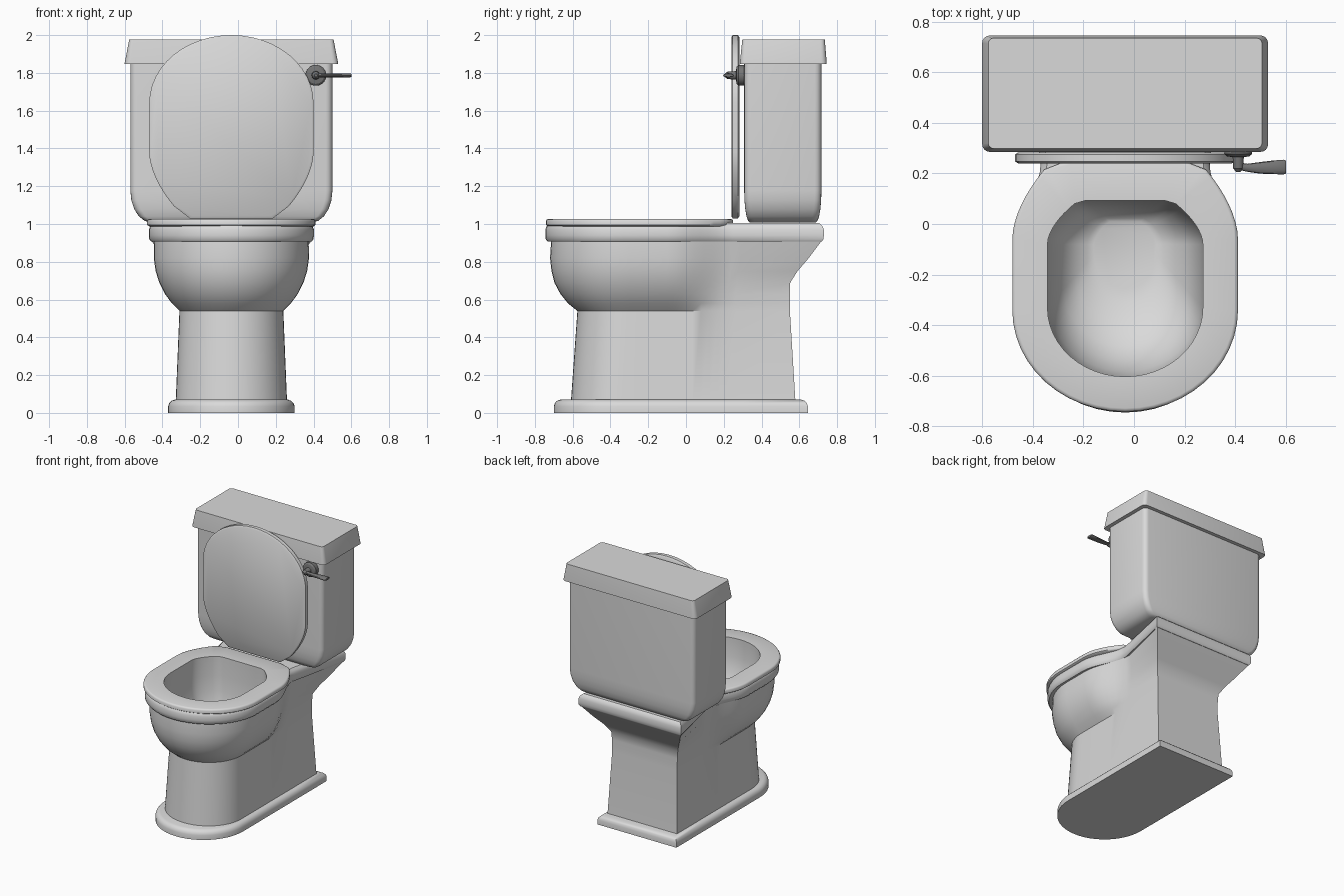
import bpy, bmesh, math

if "Cube" in bpy.data.objects:
    bpy.data.objects.remove(bpy.data.objects["Cube"])

CX = -0.035          # centre line of the body (the lever sticks out to the right)


def material(name, v):
    m = bpy.data.materials.new(name)
    m.diffuse_color = (v, v, v, 1)
    m.use_nodes = True
    m.node_tree.nodes["Principled BSDF"].inputs["Base Color"].default_value = m.diffuse_color
    return m


ceramic = material("light grey ceramic", 0.7)
metal = material("dark grey metal", 0.18)


def loft(name, rings, mat=ceramic, caps=True, loop=False, angle=32):
    """Skin a list of equal-length rings of 3D points."""
    bm = bmesh.new()
    vs = [[bm.verts.new(p) for p in r] for r in rings]
    n = len(vs[0])
    pairs = list(zip(vs, vs[1:])) + ([(vs[-1], vs[0])] if loop else [])
    for a, b in pairs:
        for i in range(n):
            j = (i + 1) % n
            bm.faces.new((a[i], a[j], b[j], b[i]))
    if caps and not loop:
        bm.faces.new(vs[0])
        bm.faces.new(vs[-1])
    bmesh.ops.recalc_face_normals(bm, faces=bm.faces)
    me = bpy.data.meshes.new(name)
    bm.to_mesh(me)
    bm.free()
    me.materials.append(mat)
    ob = bpy.data.objects.new(name, me)
    bpy.context.collection.objects.link(ob)
    bpy.ops.object.select_all(action='DESELECT')
    ob.select_set(True)
    bpy.context.view_layer.objects.active = ob
    bpy.ops.object.shade_smooth_by_angle(angle=math.radians(angle))
    return ob


def outline(p, d=0.0, soft=False):
    """Round front, sides, tapered waist (soft = S-shaped), flat back; d insets."""
    w, yf, yc, y1, ww, yw, wb, yb = p
    w, yf, ww, wb, yb = w - d, yf + d, ww - d, wb - d, yb - d
    half = [(w * math.sin(a), yc + (yf - yc) * math.cos(a))
            for a in (math.pi / 2 * i / 12 for i in range(13))]
    for i in range(9):
        t = i / 8
        s = (1 - math.cos(math.pi * t)) / 2 if soft else t ** 1.8
        half.append((w + (ww - w) * s, y1 + (yw - y1) * t))
    half.append((wb, yb))
    return half + [(-x, y) for x, y in reversed(half[1:])]


def level(p, z, d=0.0, soft=False):
    return [(x + CX, y, z) for x, y in outline(p, d, soft)]


def lerp(a, b, t):
    return tuple(u + (v - u) * t for u, v in zip(a, b))


def rounded_rect(hx, y0, y1, r, z, n=4):
    pts = []
    corners = [(hx - r, y1 - r), (-hx + r, y1 - r), (-hx + r, y0 + r), (hx - r, y0 + r)]
    for k, (x, y) in enumerate(corners):
        for i in range(n + 1):
            a = math.pi / 2 * (k + i / n)
            pts.append((CX + x + r * math.cos(a), y + r * math.sin(a), z))
    return pts


# Foot plinth
foot = (.335, -.70, -.365, 0, .335, .3, .335, .645)
loft("foot_plinth", [level(foot, z, d) for z, d in
                     ((0, 0), (.035, 0), (.052, .006), (.064, .018), (.07, .035))])

# Pedestal, bowl, rim shelf and hollow interior in one skin
rings = [
    level((.295, -.61, -.33, -.1, .295, .26, .295, .58), .05, soft=True),
    level((.275, -.575, -.30, -.1, .275, .26, .275, .55), .54, soft=True),
]
for z, w, yf, ww, yw, wb, yb in (
        (.58, .315, -.625, .279, .26, .275, .55),
        (.63, .352, -.665, .283, .26, .277, .55),
        (.69, .382, -.697, .289, .27, .282, .552),
        (.75, .401, -.712, .295, .28, .315, .59),
        (.82, .411, -.720, .303, .29, .365, .65),
        (.907, .409, -.714, .315, .29, .42, .715)):
    rings.append(level((w, yf, -.3, -.1, ww, yw, wb, yb), z, soft=True))
rim = (.437, -.745, -.33, -.1, .333, .25, .435, .73)
for z, d in ((.907, .012), (.92, .002), (.94, 0), (.97, 0), (.99, .008), (1.005, .025)):
    rings.append(level(rim, z, d, soft=True))
opening = (.307, -.603, -.33, -.08, .20, .08, .16, .092)
drain = (.123, -.255, -.12, -.08, .085, -.01, .06, .01)
for z, t in ((1.005, 0), (.88, 0), (.77, .06), (.68, .18), (.61, .35), (.56, .6),
             (.53, .85), (.52, 1)):
    rings.append(level(lerp(opening, drain, t), z))
loft("bowl_and_pedestal", rings)

# Seat ring
seat = (.446, -.742, -.34, -.06, .32, .215, .23, .25)
loft("seat", [level(seat, .988, .01), level(seat, .995), level(seat, 1.016),
              level(seat, 1.024, .005), level(seat, 1.027, .014),
              level(opening, 1.027), level(opening, .988)], loop=True, angle=50)

# Raised lid, standing upright against the tank
lid = (.435, -.74, -.38, -.12, .305, .165, .22, .23)
loft("lid", [[(x + CX, y, 1.26 - v) for x, v in outline(lid, d)]
             for y, d in ((.240, .012), (.247, 0), (.275, 0), (.283, .012))], angle=50)

# Tank with rounded underside
rings = []
for i in range(6):
    a = math.pi / 2 * i / 5
    s = 1 - math.sin(a)
    rings.append(rounded_rect(.535 - .11 * s, .308 + .03 * s, .717 - .03 * s, .035,
                              1.008 + .17 * (1 - math.cos(a))))
rings.append(rounded_rect(.535, .308, .717, .035, 1.87))
loft("tank", rings)

# Tank cover, flaring downwards
loft("tank_cover", [rounded_rect(.565, .285, .745, .03, 1.846),
                    rounded_rect(.565, .285, .745, .03, 1.852),
                    rounded_rect(.541, .298, .735, .022, 1.976)])


# Flush lever: round escutcheon with stem, and a flat paddle
HX, HZ = .412, 1.787


def disc(y, r):
    return [(HX + r * math.cos(a), y, HZ + r * math.sin(a))
            for a in (math.tau * i / 24 for i in range(24))]


loft("lever_escutcheon", [disc(y, r) for y, r in
     ((.315, .055), (.277, .055), (.268, .045), (.264, .022), (.22, .02), (.205, .008))], metal)


def paddle(x, y, ry, rz):
    return [(x, y + ry * math.cos(a), HZ + rz * math.sin(a))
            for a in (math.tau * i / 12 for i in range(12))]


loft("lever_paddle", [paddle(*p) for p in
     ((.405, .230, .014, .012), (.45, .222, .016, .011), (.50, .222, .023, .011),
      (.55, .224, .027, .011), (.592, .225, .029, .011), (.6, .225, .026, .008))], metal)
